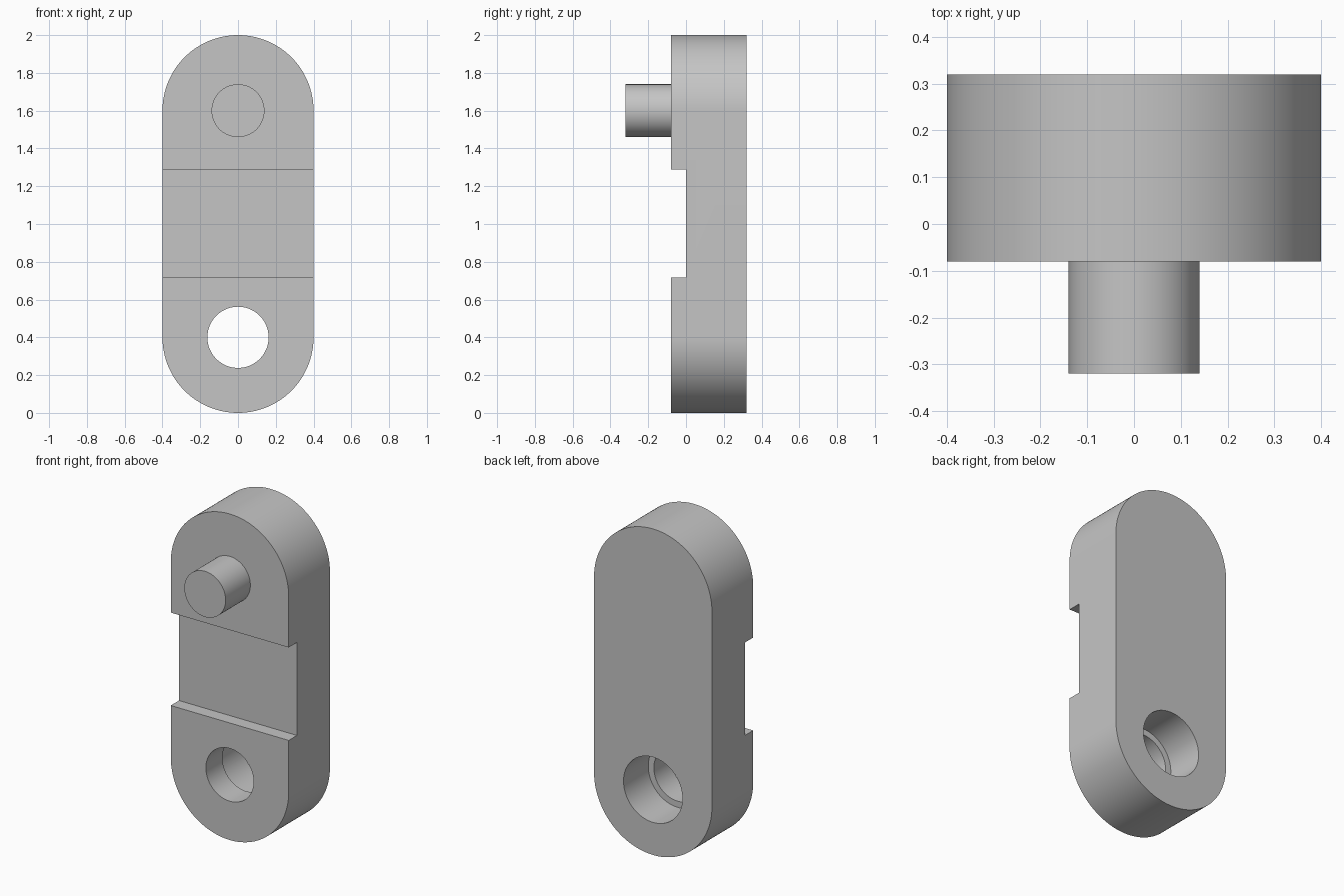
import bpy, bmesh, math
from mathutils import Matrix

if "Cube" in bpy.data.objects:
    bpy.data.objects.remove(bpy.data.objects["Cube"], do_unlink=True)

HALF_W = 0.4
FRONT, BACK = -0.08, 0.32
LOW_Z, HIGH_Z = 0.4, 1.6

grey = bpy.data.materials.new("plain grey")
grey.use_nodes = True
colour = (0.56, 0.56, 0.56, 1)
grey.diffuse_color = colour
grey.node_tree.nodes["Principled BSDF"].inputs["Base Color"].default_value = colour


def add_object(name, bm):
    bmesh.ops.recalc_face_normals(bm, faces=bm.faces)
    mesh = bpy.data.meshes.new(name)
    bm.to_mesh(mesh)
    bm.free()
    mesh.materials.append(grey)
    obj = bpy.data.objects.new(name, mesh)
    bpy.context.collection.objects.link(obj)
    return obj


def cylinder(name, radius, y0, y1, z):
    """Cylinder lying along y."""
    bm = bmesh.new()
    place = Matrix.Translation((0, (y0 + y1) / 2, z)) @ Matrix.Rotation(math.pi / 2, 4, 'X')
    bmesh.ops.create_cone(bm, cap_ends=True, segments=96, radius1=radius,
                          radius2=radius, depth=y1 - y0, matrix=place)
    return add_object(name, bm)


def box(name, size, centre):
    bm = bmesh.new()
    bmesh.ops.create_cube(bm, size=1, matrix=Matrix.Translation(centre) @ Matrix.Diagonal((*size, 1)))
    return add_object(name, bm)


def smooth(obj):
    bpy.ops.object.select_all(action='DESELECT')
    obj.select_set(True)
    bpy.context.view_layer.objects.active = obj
    bpy.ops.object.shade_smooth_by_angle(angle=math.radians(30))


# Round-ended link body
bm = bmesh.new()
steps = 64
outline = []
for z, start in ((HIGH_Z, 0), (LOW_Z, math.pi)):
    for i in range(steps + 1):
        a = start + math.pi * i / steps
        outline.append(bm.verts.new((HALF_W * math.cos(a), FRONT, z + HALF_W * math.sin(a))))
face = bm.faces.new(outline)
extruded = bmesh.ops.extrude_face_region(bm, geom=[face])
bmesh.ops.translate(bm, vec=(0, BACK - FRONT, 0),
                    verts=[v for v in extruded["geom"] if isinstance(v, bmesh.types.BMVert)])
body = add_object("link_body", bm)

# Front recess, through hole and wider bore from the back
cutters = [
    box("recess_cutter", (1, 0.2, 0.57), (0, -0.1, 1.003)),
    cylinder("hole_cutter", 0.162, -0.2, 0.5, LOW_Z),
    cylinder("bore_cutter", 0.2, 0.08, 0.5, LOW_Z),
]
bpy.context.view_layer.objects.active = body
for cutter in cutters:
    cut = body.modifiers.new(cutter.name, 'BOOLEAN')
    cut.operation = 'DIFFERENCE'
    cut.solver = 'EXACT'
    cut.object = cutter
    bpy.ops.object.modifier_apply(modifier=cut.name)
    bpy.data.objects.remove(cutter, do_unlink=True)
smooth(body)

# Pin standing out of the front
smooth(cylinder("front_pin", 0.14, -0.32, FRONT, HIGH_Z))
